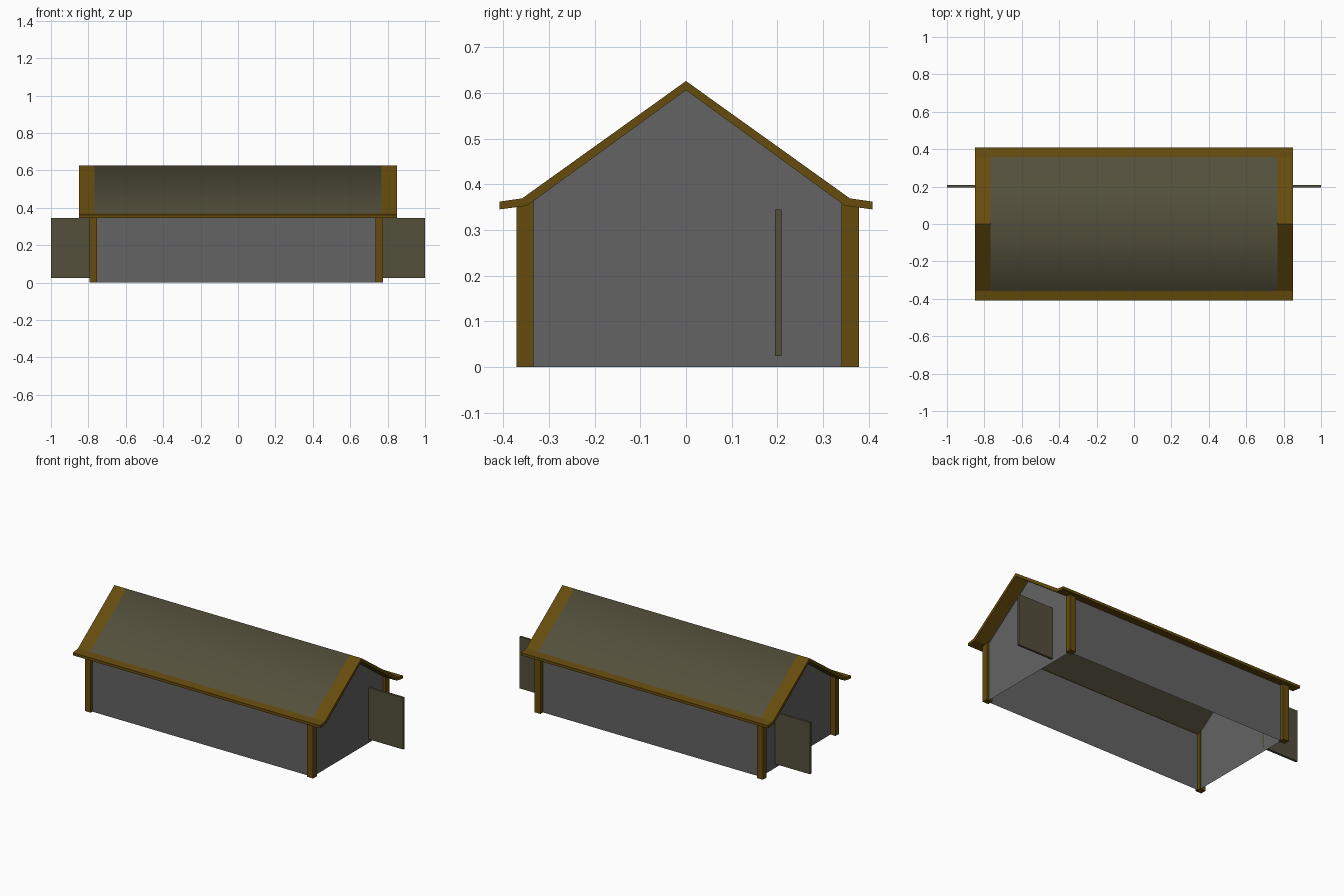
import bpy, bmesh

if "Cube" in bpy.data.objects:
    bpy.data.objects.remove(bpy.data.objects["Cube"])


def material(name, rgb):
    m = bpy.data.materials.new(name)
    m.diffuse_color = (*rgb, 1.0)
    m.use_nodes = True
    m.node_tree.nodes["Principled BSDF"].inputs["Base Color"].default_value = m.diffuse_color
    return m


GREY = material("grey wall", (0.125, 0.125, 0.125))
BROWN = material("brown timber", (0.133, 0.072, 0.004))
OLIVE = material("olive board", (0.088, 0.080, 0.045))


def finish(name, bm, mats):
    bmesh.ops.recalc_face_normals(bm, faces=bm.faces)
    me = bpy.data.meshes.new(name)
    bm.to_mesh(me)
    bm.free()
    for m in mats:
        me.materials.append(m)
    ob = bpy.data.objects.new(name, me)
    bpy.context.collection.objects.link(ob)
    return ob


def box(name, x, y, z, mat):
    bm = bmesh.new()
    bmesh.ops.create_cube(bm, size=1)
    for v in bm.verts:
        v.co = [(lo + hi) / 2 + c * (hi - lo) for c, (lo, hi) in zip(v.co, (x, y, z))]
    return finish(name, bm, [mat])


# Walls: thin gabled shell, open underneath
bm = bmesh.new()
outline = [(-0.354, 0), (-0.354, 0.357), (0, 0.612), (0.354, 0.357), (0.354, 0)]
left, right = [[bm.verts.new((x, y, z)) for y, z in outline] for x in (-0.76, 0.76)]
bm.faces.new(left)
bm.faces.new(right[::-1])
for i in (0, 3):
    bm.faces.new((left[i], right[i], right[i + 1], left[i + 1]))
finish("walls", bm, [GREY])

# Corner posts
for sx, x in (("left", (-0.794, -0.754)), ("right", (0.736, 0.776))):
    for sy, y in (("front", (-0.371, -0.334)), ("back", (0.341, 0.379))):
        box(f"{sy}_{sx}_post", x, y, (0, 0.364), BROWN)

# Roof: bent profile swept along x, timber rim around board panels
top = [(-0.408, 0.362), (-0.359, 0.369), (0, 0.626), (0.359, 0.369), (0.408, 0.362)]
under = [(-0.408, 0.345), (-0.348, 0.353), (0, 0.606), (0.348, 0.353), (0.408, 0.345)]
ring = top + under[::-1]
bm = bmesh.new()
rows = [[bm.verts.new((x, y, z)) for y, z in ring] for x in (-0.85, -0.768, 0.768, 0.85)]
for j in range(3):
    a, b = rows[j], rows[j + 1]
    for i in range(10):
        k = (i + 1) % 10
        f = bm.faces.new((a[i], b[i], b[k], a[k]))
        if j == 1 and i in (1, 2, 6, 7):
            f.material_index = 1
            f.smooth = i in (1, 2)
for r in (rows[0], rows[3]):
    for i in range(4):
        bm.faces.new((r[i], r[i + 1], r[8 - i], r[9 - i]))
finish("roof", bm, [BROWN, OLIVE])

# Open doors standing out from each gable
for side, x in (("left", (-1.0, -0.76)), ("right", (0.76, 1.0))):
    box(f"{side}_door", x, (0.195, 0.209), (0.024, 0.345), OLIVE)
